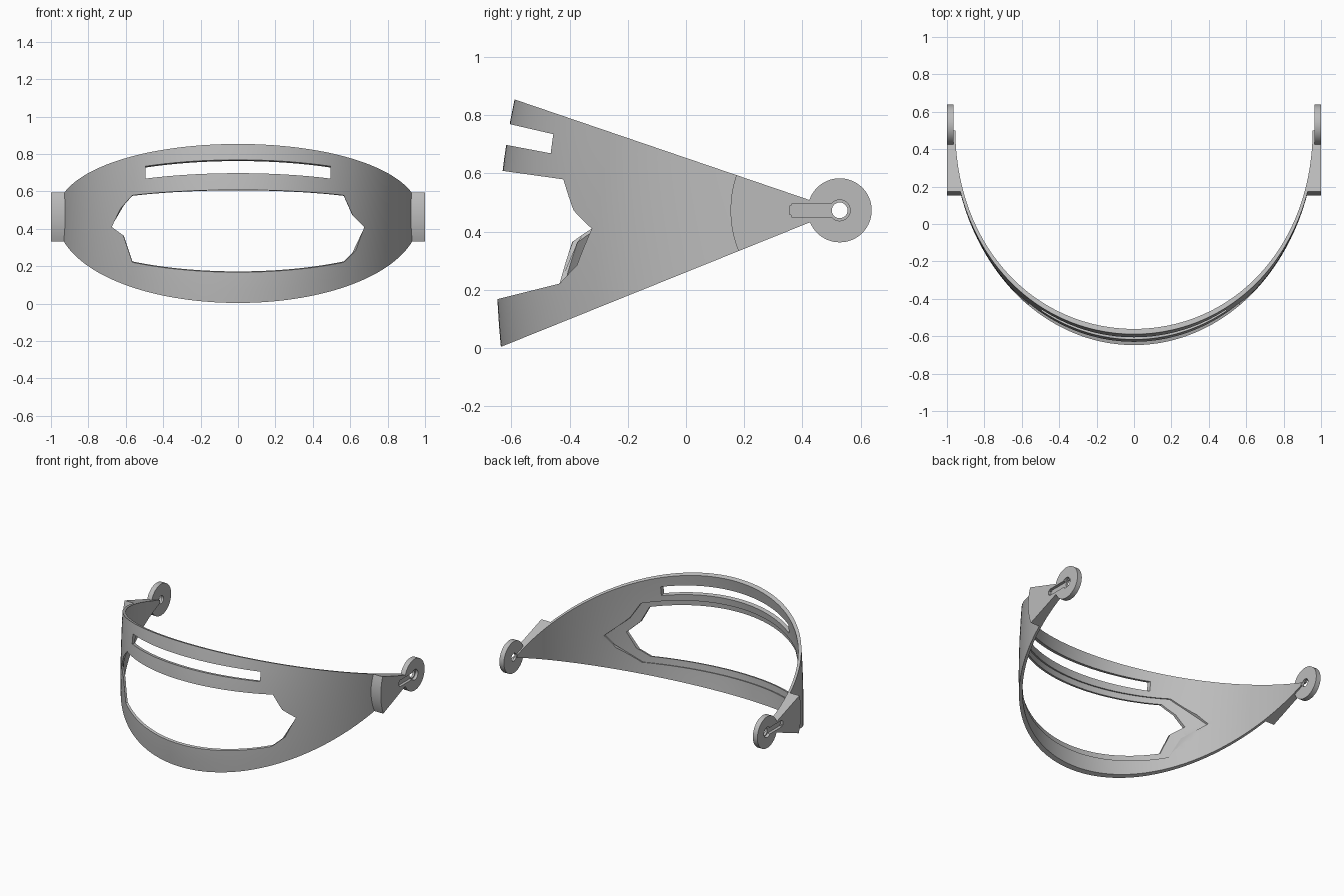
import bpy, bmesh
from math import pi, sin, cos, atan, sqrt
from mathutils import Matrix

cube = bpy.data.objects.get("Cube")
if cube:
    bpy.data.objects.remove(cube)

grey = bpy.data.materials.new("plain grey")
grey.use_nodes = True
grey.diffuse_color = (0.5, 0.5, 0.5, 1)
grey.node_tree.nodes["Principled BSDF"].inputs["Base Color"].default_value = (0.5, 0.5, 0.5, 1)

HUB_Y, HUB_Z = 0.528, 0.473       # pivot where the wedge edges meet
TOP, LOW = 0.341, 0.403           # slopes of the upper and lower edges
CENTRE_Y = 0.5                    # centre of the plan ellipse
OUTER, INNER = (0.97, 1.15), (0.955, 1.12)


def finish(name, bm):
    bmesh.ops.recalc_face_normals(bm, faces=bm.faces)
    mesh = bpy.data.meshes.new(name)
    bm.to_mesh(mesh)
    bm.free()
    mesh.materials.append(grey)
    obj = bpy.data.objects.new(name, mesh)
    bpy.context.collection.objects.link(obj)
    return obj


def solid_grid(name, outer, inner, nu, nv):
    """Closed slab between two parametric surfaces."""
    bm = bmesh.new()
    a, b = [[[bm.verts.new(f(i / nu, j / nv)) for j in range(nv + 1)]
             for i in range(nu + 1)] for f in (outer, inner)]
    for i in range(nu):
        for j in range(nv):
            for g in (a, b):
                bm.faces.new((g[i][j], g[i + 1][j], g[i + 1][j + 1], g[i][j + 1]))
        for j in (0, nv):
            bm.faces.new((a[i][j], a[i + 1][j], b[i + 1][j], b[i][j]))
    for j in range(nv):
        for i in (0, nu):
            bm.faces.new((a[i][j], a[i][j + 1], b[i][j + 1], b[i][j]))
    return finish(name, bm)


def combine(obj, tool, operation):
    mod = obj.modifiers.new("cut", "BOOLEAN")
    mod.object, mod.operation, mod.solver = tool, operation, "EXACT"
    deps = bpy.context.evaluated_depsgraph_get()
    mesh = bpy.data.meshes.new_from_object(obj.evaluated_get(deps))
    obj.modifiers.clear()
    obj.data = mesh
    bpy.data.objects.remove(tool)


def curved(size):
    """Elliptic wall, bulging slightly in height, between the wedge edges."""
    a, b = size

    def point(u, v):
        ang, z = pi * u, 0.4
        for _ in range(12):
            y = CENTRE_Y - sin(ang) * (b - 0.185 * (z - 0.28) ** 2)
            z = HUB_Z + (HUB_Y - y) * (v * (TOP + LOW) - LOW)
        return (a * cos(ang), y, z)
    return point


def opening(name, corner, tip, top, low):
    """Cutter whose upper and lower planes slope along y; top and low are (z, slope)."""
    bm = bmesh.new()
    rings = []
    for y in (-0.9, 0.0):
        zt, zl = [z + s * (y + 0.64) for z, s in (top, low)]
        pts = [(-corner, zl), (corner, zl), (corner, zt), (-corner, zt)]
        if tip:
            pts.insert(2, (tip, 0.41))
            pts.append((-tip, 0.41))
        rings.append([bm.verts.new((x, y, z)) for x, z in pts])
    a, b = rings
    bm.faces.new(a)
    bm.faces.new(b)
    for i in range(len(a)):
        k = (i + 1) % len(a)
        bm.faces.new((a[i], a[k], b[k], b[i]))
    return finish(name, bm)


def disc(name, radius, x0, x1):
    bm = bmesh.new()
    place = Matrix.Translation(((x0 + x1) / 2, HUB_Y, HUB_Z)) @ Matrix.Rotation(pi / 2, 4, "Y")
    bmesh.ops.create_cone(bm, cap_ends=True, segments=64, radius1=radius,
                          radius2=radius, depth=abs(x1 - x0), matrix=place)
    return finish(name, bm)


def smooth(obj):
    bpy.ops.object.select_all(action="DESELECT")
    obj.select_set(True)
    bpy.context.view_layer.objects.active = obj
    bpy.ops.object.shade_smooth_by_angle(angle=0.5)


# Curved visor shell with main window, inner ledge and upper slot
shell = solid_grid("visor_shell", curved(OUTER), curved(INNER), 96, 12)
ledge = solid_grid("ledge_cutter", curved((0.961, 1.132)), curved((0.85, 1.0)), 96, 12)
combine(ledge, opening("ledge_outline", 0.60, 0.76, (0.65, -0.14), (0.125, 0.25)), "INTERSECT")
combine(shell, ledge, "DIFFERENCE")
combine(shell, opening("window_cutter", 0.565, 0.675, (0.61, -0.14), (0.17, 0.25)), "DIFFERENCE")
combine(shell, opening("slot_cutter", 0.495, None, (0.777, -0.23), (0.702, -0.19)), "DIFFERENCE")
smooth(shell)


# Side mounts: wedge pad, round hub, pivot hole and keyhole groove
def pad_face(side, is_outer):
    def point(u, v):
        r = 0.375 - 0.31 * u
        ang = -atan(LOW) + v * (atan(TOP) + atan(LOW))
        y, z = HUB_Y - r * cos(ang), HUB_Z + r * sin(ang)
        wall = 0.961 * sqrt(1 - ((y - CENTRE_Y) / 1.132) ** 2)
        return (side * (1.0 if is_outer else wall), y, z)
    return point


for side, label in ((1, "left"), (-1, "right")):
    mount = solid_grid(label + "_mount", pad_face(side, True), pad_face(side, False), 16, 12)
    combine(mount, disc("hub", 0.11, side * 0.965, side * 1.0), "UNION")
    bm = bmesh.new()
    bmesh.ops.create_cube(bm, size=1, matrix=Matrix.Translation((side * 1.0, 0.44, HUB_Z))
                          @ Matrix.Diagonal((0.04, 0.17, 0.045, 1)))
    bmesh.ops.bevel(bm, geom=[e for e in bm.edges if abs(e.verts[0].co.x - e.verts[1].co.x) > 0.03],
                    offset=0.008, segments=3, affect="EDGES")
    combine(mount, finish("groove", bm), "DIFFERENCE")
    combine(mount, disc("counterbore", 0.036, side * 0.98, side * 1.02), "DIFFERENCE")
    combine(mount, disc("pivot_hole", 0.027, side * 0.9, side * 1.1), "DIFFERENCE")
    smooth(mount)
